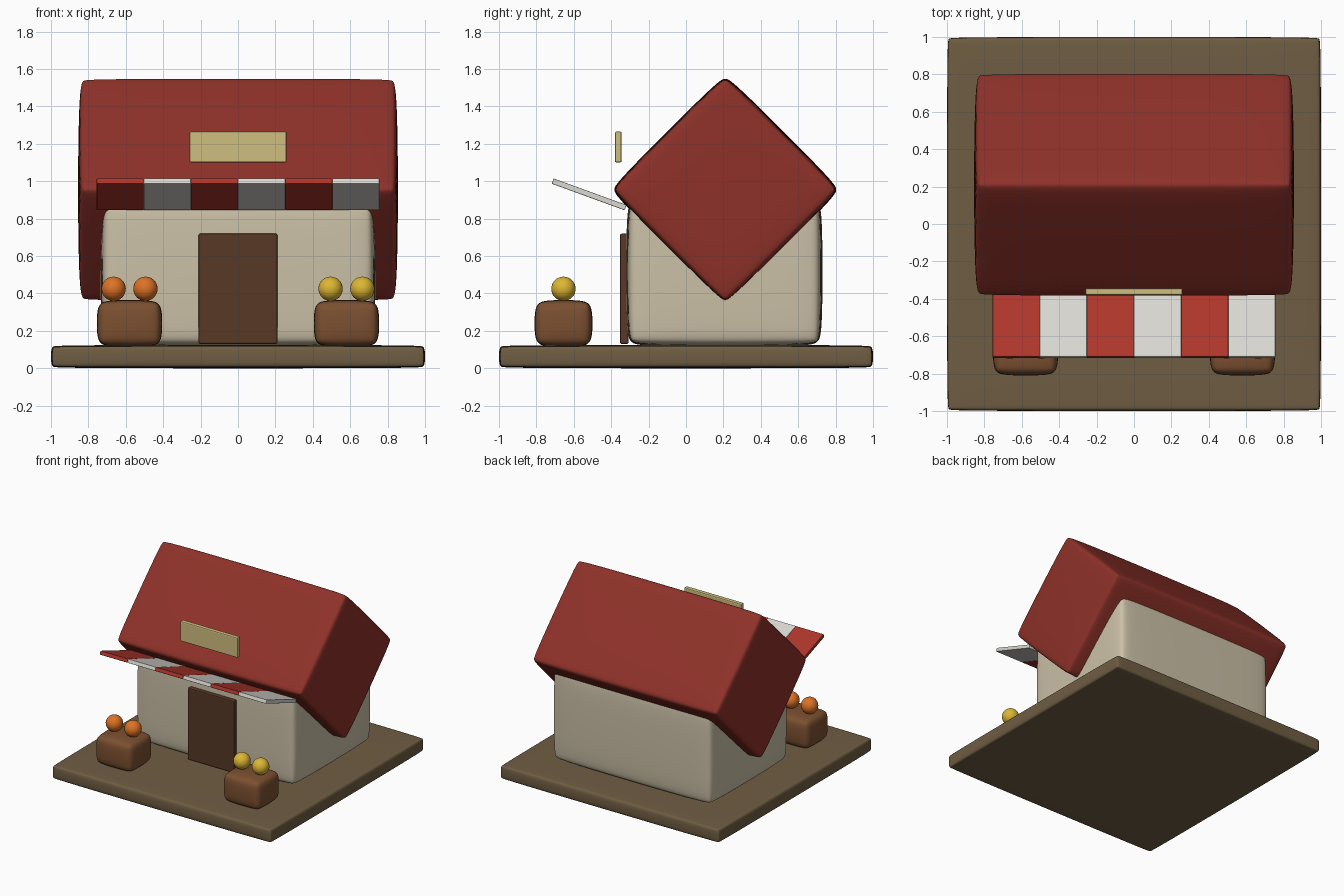
import bpy, bmesh, math
from mathutils import Matrix, Vector

if "Cube" in bpy.data.objects:
    bpy.data.objects.remove(bpy.data.objects["Cube"])


def material(name, rgb):
    m = bpy.data.materials.new(name)
    m.diffuse_color = (*rgb, 1)
    m.use_nodes = True
    m.node_tree.nodes["Principled BSDF"].inputs["Base Color"].default_value = m.diffuse_color
    return m


ROOF = material("roof red", (.27, .031, .022))
RED = material("awning red", (.43, .037, .025))
WHITE = material("awning white", (.70, .69, .64))
CREAM = material("cream plaster", (.60, .53, .39))
EARTH = material("earth brown", (.16, .11, .056))
DOOR = material("dark wood", (.095, .04, .019))
CRATE = material("barrel brown", (.20, .08, .03))
SIGN = material("pale yellow", (.63, .52, .21))
ORANGE = material("orange fruit", (.72, .17, .02))
YELLOW = material("yellow fruit", (.72, .47, .035))


def finish(bm, name, mat, center, tilt, smooth):
    """Turn a bmesh into an object, tilted about x and moved to its place."""
    bm.transform(Matrix.Translation(center) @ Matrix.Rotation(math.radians(tilt), 4, 'X'))
    me = bpy.data.meshes.new(name)
    bm.to_mesh(me)
    bm.free()
    for p in me.polygons:
        p.use_smooth = smooth
    me.materials.append(mat)
    ob = bpy.data.objects.new(name, me)
    bpy.context.collection.objects.link(ob)
    return ob


def box(name, size, center, mat, bevel, tilt=0, soft=False):
    """Bevelled box; a soft one is subdivided so that its sides bulge a little."""
    bm = bmesh.new()
    bmesh.ops.create_cube(bm, size=1)
    bm.transform(Matrix.Diagonal((*size, 1)))
    bmesh.ops.bevel(bm, geom=bm.edges[:], offset=bevel, segments=2,
                    profile=.5, affect='EDGES')
    if soft:
        tmp = finish(bm, "tmp", mat, (0, 0, 0), 0, True)
        sub = tmp.modifiers.new("soften", 'SUBSURF')
        sub.levels = sub.render_levels = 3
        deps = bpy.context.evaluated_depsgraph_get()
        bm = bmesh.new()
        bm.from_object(tmp, deps)
        bpy.data.objects.remove(tmp)
        # keep the stated outer size after softening
        ext = [max(abs(v.co[i]) for v in bm.verts) for i in range(3)]
        bm.transform(Matrix.Diagonal((*[s / 2 / e for s, e in zip(size, ext)], 1)))
    return finish(bm, name, mat, Vector(center), tilt, soft)


def ball(name, radius, center, mat):
    bm = bmesh.new()
    bmesh.ops.create_uvsphere(bm, u_segments=24, v_segments=16, radius=radius)
    return finish(bm, name, mat, Vector(center), 0, True)


# ground slab, house body and square roof block standing on its edge
box("ground_slab", (2, 2, .125), (0, 0, .0625), EARTH, .03, soft=True)
box("house_walls", (1.47, 1.05, .80), (0, .205, .515), CREAM, .08, soft=True)
box("roof", (1.71, .88, .88), (0, .21, .955), ROOF, .06, tilt=45, soft=True)

# door and hanging sign
box("door", (.42, .045, .59), (0, -.33, .425), DOOR, .008)
box("sign_board", (.52, .036, .165), (0, -.362, 1.183), SIGN, .008)

# striped awning
for i in range(6):
    box(f"awning_strip_{i + 1}", (.252, .415, .03), ((i - 2.5) * .252, -.518, .93),
        WHITE if i % 2 else RED, .004, tilt=-20)

# fruit barrels at both sides of the door
for side, label, fruit in ((-1, "left", ORANGE), (1, "right", YELLOW)):
    box(f"{label}_barrel", (.35, .31, .25), (side * .58, -.655, .24), CRATE, .06, soft=True)
    for j in (-1, 1):
        ball(f"{label}_fruit_{'inner' if j * side < 0 else 'outer'}", .065,
             (side * .58 + j * .085, -.655, .425), fruit)
